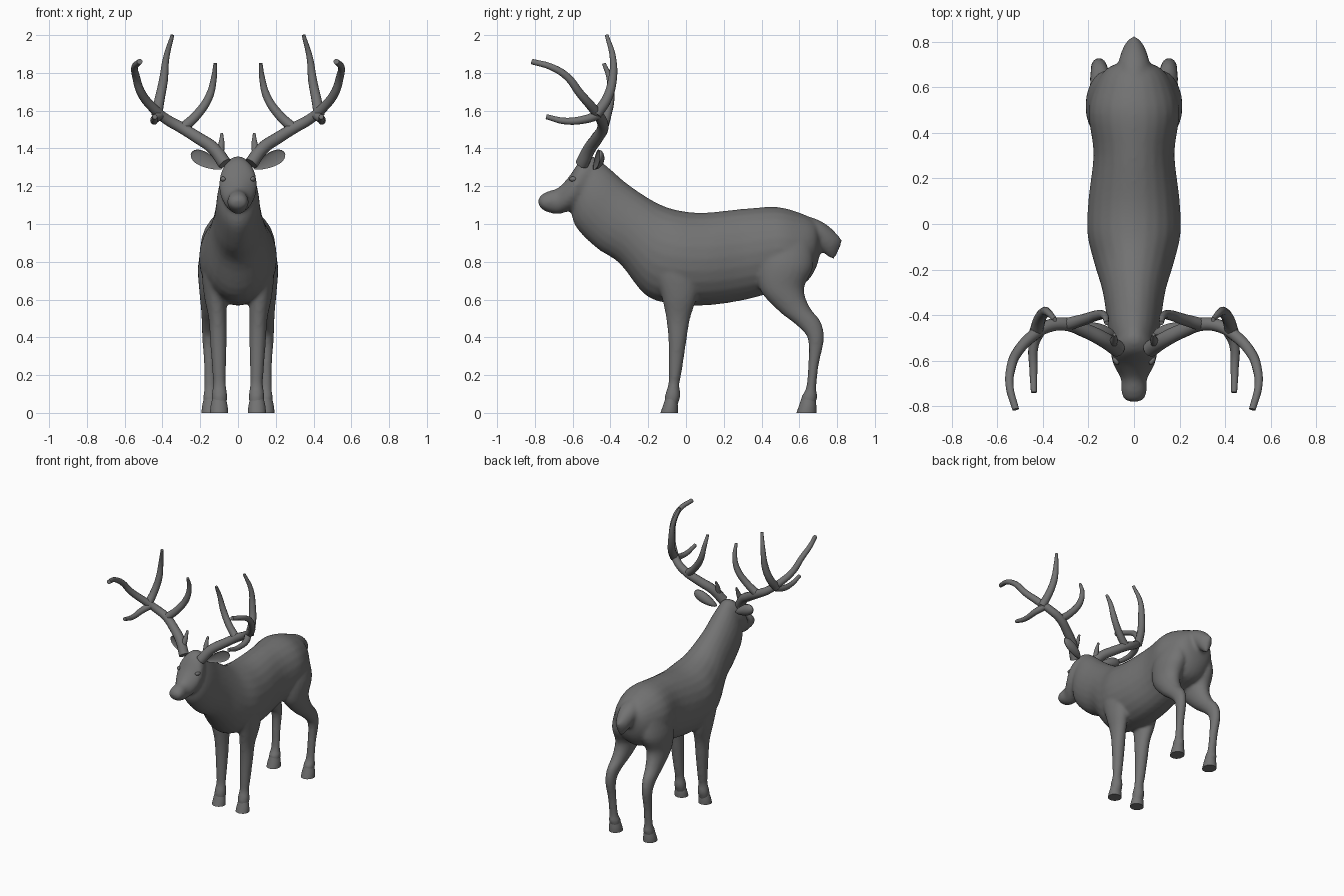
import bpy
import bmesh
import math
from mathutils import Vector, Matrix

start_cube = bpy.data.objects.get("Cube")
if start_cube:
    bpy.data.objects.remove(start_cube, do_unlink=True)

GREY = (0.17, 0.17, 0.17, 1)
hide = bpy.data.materials.new("plain grey")
hide.use_nodes = True
hide.diffuse_color = GREY
hide.node_tree.nodes["Principled BSDF"].inputs["Base Color"].default_value = GREY

SIDES = (("left", 1), ("right", -1))


def interpolate(rings, steps):
    """Smooth curve through the given tuples."""
    keys = [Vector(ring) for ring in rings]
    result = []
    for i in range(len(keys) - 1):
        b, c = keys[i], keys[i + 1]
        a = keys[i - 1] if i else b
        d = keys[i + 2] if i + 2 < len(keys) else c
        for step in range(steps):
            t = step / steps
            result.append(b + (c - a) * (t / 2)
                          + (a * 2 - b * 5 + c * 4 - d) * (t * t / 2)
                          + (b * 3 - a - c * 3 + d) * (t ** 3 / 2))
    return result + [keys[-1]]


def finish(name, bm):
    bmesh.ops.recalc_face_normals(bm, faces=bm.faces)
    mesh = bpy.data.meshes.new(name)
    bm.to_mesh(mesh)
    bm.free()
    mesh.materials.append(hide)
    mesh.shade_smooth()
    obj = bpy.data.objects.new(name, mesh)
    bpy.context.collection.objects.link(obj)
    return obj


def select(objects):
    bpy.ops.object.select_all(action="DESELECT")
    for obj in objects:
        obj.select_set(True)
    bpy.context.view_layer.objects.active = objects[0]


def loft(name, rings, side=1, steps=4, count=24):
    """Each ring: centre x, half width, then y and z of its two opposite ends."""
    bm = bmesh.new()
    loops = []
    for x, width, y_a, z_a, y_b, z_b in interpolate(rings, steps):
        loop = []
        for i in range(count):
            angle = math.tau * i / count
            mix = (1 + math.sin(angle)) / 2
            loop.append(bm.verts.new((side * (x + width * math.cos(angle)),
                                      y_b + (y_a - y_b) * mix,
                                      z_b + (z_a - z_b) * mix)))
        loops.append(loop)
    for low, high in zip(loops, loops[1:]):
        for i in range(count):
            j = (i + 1) % count
            bm.faces.new((low[i], low[j], high[j], high[i]))
    bm.faces.new(loops[0])
    bm.faces.new(loops[-1])
    return finish(name, bm)


# Trunk and neck, from rump to behind the head
body = loft("body", [
    (0, .05, .71, .97, .715, .87),
    (0, .12, .68, 1.02, .685, .76),
    (0, .17, .6, 1.06, .62, .68),
    (0, .2, .48, 1.09, .5, .65),
    (0, .178, .3, 1.08, .32, .6),
    (0, .2, .1, 1.06, .12, .57),
    (0, .205, -.03, 1.07, -.05, .575),
    (0, .175, -.13, 1.1, -.21, .62),
    (0, .14, -.22, 1.15, -.35, .79),
    (0, .122, -.32, 1.22, -.47, .87),
    (0, .11, -.4, 1.29, -.58, .98),
    (0, .09, -.46, 1.34, -.61, 1.07)])

# Head, from the crown to the nose
head = loft("head", [
    (0, .06, -.45, 1.33, -.5, 1.14),
    (0, .09, -.5, 1.36, -.56, 1.08),
    (0, .1, -.56, 1.335, -.61, 1.07),
    (0, .083, -.62, 1.25, -.645, 1.06),
    (0, .057, -.68, 1.19, -.685, 1.052),
    (0, .056, -.735, 1.172, -.73, 1.062),
    (0, .045, -.77, 1.15, -.765, 1.08),
    (0, .02, -.782, 1.13, -.78, 1.1)])

# Short tail, lifted off the rump
tail = loft("tail", [
    (0, .05, .62, 1.05, .62, .95),
    (0, .07, .7, 1.022, .68, .9),
    (0, .062, .76, .985, .71, .865),
    (0, .042, .81, .935, .75, .83),
    (0, .012, .828, .91, .785, .81)])

FRONT_LEG = [
    (.12, .05, -.13, .9, .04, .9),
    (.125, .066, -.165, .76, .08, .76),
    (.12, .06, -.13, .62, .06, .62),
    (.108, .048, -.105, .5, .022, .5),
    (.104, .044, -.093, .38, .002, .38),
    (.1, .036, -.092, .22, -.022, .22),
    (.098, .034, -.094, .15, -.035, .15),
    (.098, .042, -.112, .09, -.03, .09),
    (.098, .036, -.112, .03, -.048, .03)]

HIND_LEG = [
    (.11, .06, .42, .95, .66, .93),
    (.118, .093, .375, .8, .675, .78),
    (.13, .076, .39, .655, .625, .66),
    (.14, .056, .49, .54, .655, .56),
    (.15, .042, .59, .46, .715, .48),
    (.154, .035, .645, .39, .73, .385),
    (.15, .03, .647, .25, .702, .25),
    (.147, .032, .635, .13, .69, .13),
    (.145, .04, .61, .085, .695, .085),
    (.145, .036, .61, .03, .68, .03)]

parts = [body, head, tail]
for label, side in SIDES:
    parts.append(loft(label + "_front_leg", FRONT_LEG, side))
    parts.append(loft(label + "_hind_leg", HIND_LEG, side))

# Blend trunk, head, tail and legs into one skin
select(parts)
bpy.ops.object.join()
remesh = body.modifiers.new("Blend", "REMESH")
remesh.mode = "VOXEL"
remesh.voxel_size = 0.011
remesh.use_smooth_shade = True
relax = body.modifiers.new("Relax", "SMOOTH")
relax.factor = 0.5
relax.iterations = 6

# Hooves with flat soles
hooves = []
for label, side in SIDES:
    for place, x, toe, heel in (("front", .1, -.135, -.043), ("hind", .145, .585, .69)):
        hooves.append(loft(label + "_" + place + "_hoof", [
            (x, .048, toe, 0, heel, 0),
            (x, .045, toe + .012, .035, heel, .035),
            (x, .036, toe + .026, .075, heel - .004, .075)], side))
select(hooves)
bpy.ops.object.shade_smooth_by_angle()


def ball(name, centre, size, turn, shape=None):
    bm = bmesh.new()
    bmesh.ops.create_uvsphere(bm, u_segments=24, v_segments=16, radius=1)
    if shape:
        for vert in bm.verts:
            shape(vert.co)
    matrix = Matrix.LocRotScale(Vector(centre), turn, Vector(size))
    bmesh.ops.transform(bm, matrix=matrix, verts=bm.verts)
    return finish(name, bm)


def cup(co):
    """Hollow the front of the ear and narrow it toward the head."""
    if co.y < 0:
        co.y *= -0.3
    co.z *= 0.85 + 0.3 * co.x


# Ears and eyes
for label, side in SIDES:
    tilt = Matrix.Rotation(math.radians(-26), 3, "Y")
    swing = Matrix.Rotation(math.radians(12), 3, "Z")
    ear = ball(label + "_ear", (.165, -.475, 1.335), (.094, .04, .044),
               (swing @ tilt).to_quaternion(), cup)
    lean = Matrix.Rotation(math.radians(-30), 3, "Z").to_quaternion()
    eye = ball(label + "_eye", (.08, -.6, 1.238), (.012, .02, .013), lean)
    if side < 0:
        for obj in (ear, eye):
            obj.data.transform(Matrix.Scale(-1, 4, (1, 0, 0)))
            obj.data.flip_normals()

# Antlers: x, y, z along each branch, with start, middle and tip thickness
BEAM = [(.07, -.55, 1.32), (.13, -.51, 1.4), (.21, -.47, 1.455), (.3, -.44, 1.51),
        (.38, -.45, 1.555), (.45, -.495, 1.615), (.51, -.56, 1.69),
        (.54, -.63, 1.78), (.547, -.71, 1.83), (.52, -.815, 1.86)]
INNER = [(.29, -.44, 1.51), (.22, -.42, 1.575), (.155, -.4, 1.67),
         (.128, -.405, 1.77), (.12, -.435, 1.85)]
TALL = [(.43, -.475, 1.58), (.415, -.42, 1.66), (.395, -.39, 1.76),
        (.38, -.387, 1.88), (.347, -.42, 2.0)]
FORWARD = [(.41, -.46, 1.58), (.44, -.53, 1.555), (.442, -.64, 1.545), (.44, -.74, 1.568)]
BROW = [(.1, -.53, 1.36), (.088, -.51, 1.42), (.086, -.485, 1.48)]
BRANCHES = ((BEAM, .036, .027, .015), (INNER, .028, .022, .01), (TALL, .03, .024, .01),
            (FORWARD, .026, .02, .013), (BROW, .024, .017, .007))

for label, side in SIDES:
    curve = bpy.data.curves.new(label + "_antler", "CURVE")
    curve.dimensions = "3D"
    curve.bevel_depth = 1
    curve.bevel_resolution = 4
    curve.resolution_u = 8
    curve.use_fill_caps = True
    curve.materials.append(hide)
    for path, thick, middle, thin in BRANCHES:
        spline = curve.splines.new("BEZIER")
        spline.bezier_points.add(len(path) - 1)
        for i, (point, (x, y, z)) in enumerate(zip(spline.bezier_points, path)):
            t = 2 * i / (len(path) - 1)
            point.co = (side * x, y, z)
            point.handle_left_type = point.handle_right_type = "AUTO"
            point.radius = (thick + (middle - thick) * t if t < 1
                            else middle + (thin - middle) * (t - 1))
    antler = bpy.data.objects.new(label + "_antler", curve)
    bpy.context.collection.objects.link(antler)
    select([antler])
    bpy.ops.object.convert(target="MESH")
    bpy.ops.object.shade_smooth_by_angle(angle=math.radians(50))
